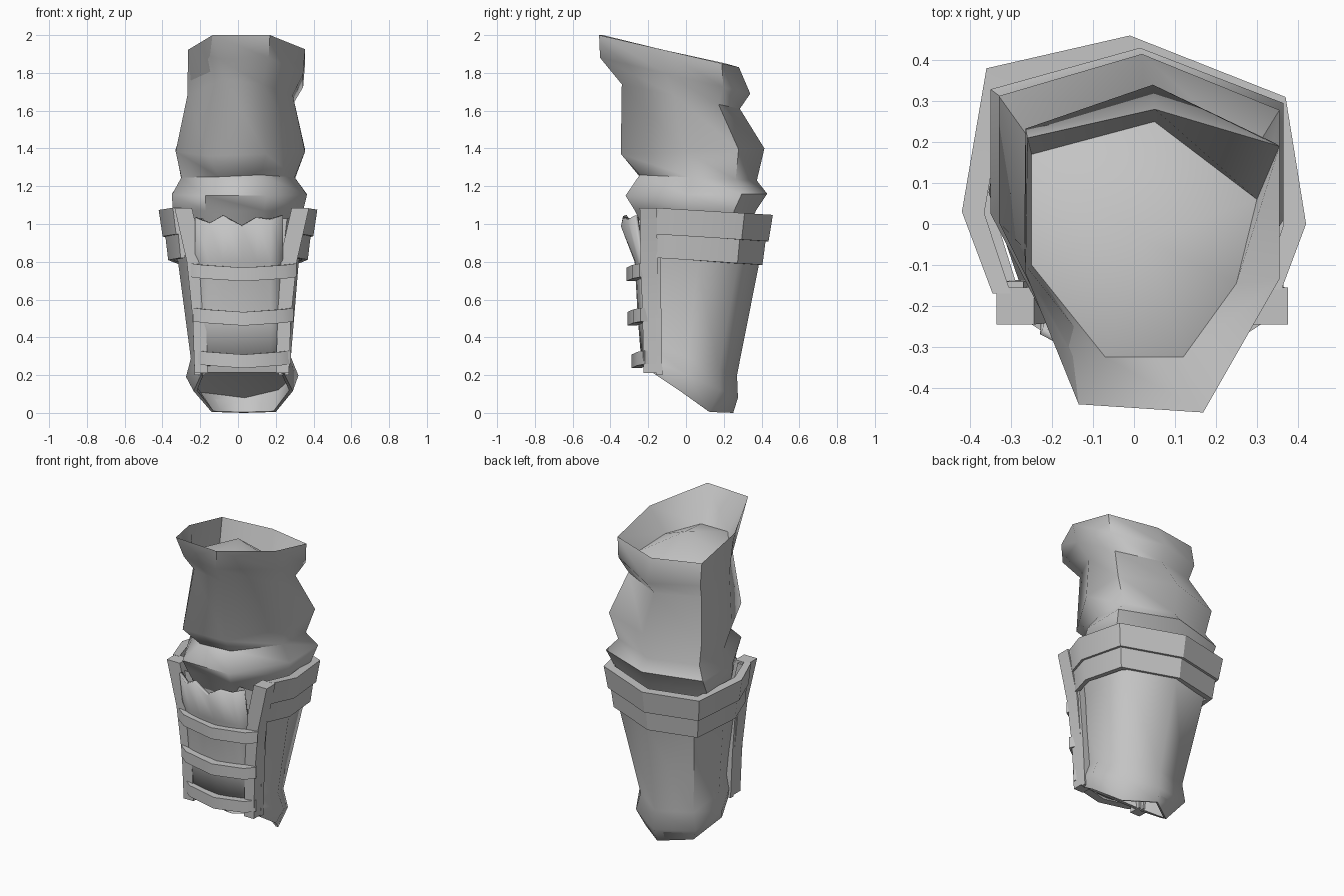
import bpy, bmesh, math

if "Cube" in bpy.data.objects:
    bpy.data.objects.remove(bpy.data.objects["Cube"])

grey = bpy.data.materials.new("worn_grey")
grey.diffuse_color = (0.55, 0.55, 0.55, 1)
grey.use_nodes = True
grey.node_tree.nodes["Principled BSDF"].inputs["Base Color"].default_value = grey.diffuse_color


def make(name, verts, faces, angle=30):
    """Mesh object from points and faces, normals fixed, smooth by angle."""
    bm = bmesh.new()
    vs = [bm.verts.new(v) for v in verts]
    for f in faces:
        bm.faces.new([vs[i] for i in f])
    bmesh.ops.recalc_face_normals(bm, faces=bm.faces)
    mesh = bpy.data.meshes.new(name)
    bm.to_mesh(mesh)
    bm.free()
    mesh.materials.append(grey)
    ob = bpy.data.objects.new(name, mesh)
    bpy.context.collection.objects.link(ob)
    bpy.ops.object.select_all(action='DESELECT')
    bpy.context.view_layer.objects.active = ob
    ob.select_set(True)
    bpy.ops.object.shade_smooth_by_angle(angle=math.radians(angle))
    return ob


def ring(shape, x0, x1, y0, y1, zf, zb):
    """Fit a unit outline into a box; height runs from zf in front to zb behind."""
    pts = []
    for u, v in shape:
        t = (v + 1) / 2
        pts.append((x0 + (x1 - x0) * (u + 1) / 2, y0 + (y1 - y0) * t, zf + (zb - zf) * t))
    return pts


def loft(rings):
    """Skin between closed rings that have equal point counts."""
    n = len(rings[0])
    verts = [p for r in rings for p in r]
    faces = [(k * n + i, k * n + (i + 1) % n, (k + 1) * n + (i + 1) % n, (k + 1) * n + i)
             for k in range(len(rings) - 1) for i in range(n)]
    return verts, faces


def cap(verts, faces, start, n, centre):
    """Close a ring with a fan to one centre point."""
    verts.append(centre)
    c = len(verts) - 1
    faces += [(start + i, start + (i + 1) % n, c) for i in range(n)]


def solid_sweep(name, sections):
    """Closed bar from four-point sections."""
    verts, faces = loft(sections)
    last = len(verts) - 4
    faces += [(3, 2, 1, 0), (last, last + 1, last + 2, last + 3)]
    return make(name, verts, faces)


# Cloth sleeve with folds, starting at a lining tucked inside the rim
cloth = [(-.5, -1), (.4, -1), (1, -.12), (1, .64), (.02, 1), (-1, .73), (-1, -.08)]
rows = [(-.265, .355, -.46, .28, 2.0, 1.83),
        (-.265, .345, -.455, .34, 1.88, 1.69),
        (-.25, .29, -.34, .285, 1.74, 1.61),
        (-.33, .355, -.345, .415, 1.37, 1.40),
        (-.30, .30, -.245, .375, 1.26, 1.23),
        (-.35, .365, -.32, .43, 1.15, 1.16),
        (-.345, .345, -.27, .37, 1.07, 1.07),
        (-.28, .28, -.19, .30, .90, .90)]
lining = [(-.07, -.325, 1.80), (.12, -.325, 1.80), (.25, -.145, 1.77), (.30, .06, 1.72),
          (.05, .25, 1.67), (-.25, .17, 1.69), (-.25, -.10, 1.76)]
rings = [lining] + [ring(cloth, *r) for r in rows]
rings[1][0] = (-.135, -.44, 2.0)
rings[1][3] = (.355, .19, 1.85)
rings[1][5] = (-.26, .21, 1.85)
# creases on the left front
rings[2][0] = (-.10, -.41, 1.875)
rings[2][6] = (-.265, -.10, 1.87)
rings[3][0] = (-.08, -.335, 1.77)
rings[3][6] = (-.268, -.06, 1.68)
rings[4][0] = (-.16, -.335, 1.36)
rings[5][0] = (-.10, -.245, 1.25)
v, f = loft(rings)
cap(v, f, 0, 7, (.03, -.04, 1.885))
make("sleeve", v, f, 60)

# Hard shell, cut at a slant below
plate = [(-.72, -1), (.72, -1), (1, -.08), (.88, .62), (0, 1), (-.87, .74), (-1, -.05)]
lower = [(-.72, -1), (.72, -1), (1, -.12), (.70, .60), (.05, 1), (-.80, .72), (-1, -.05)]
top = ring(plate, -.355, .36, -.215, .40, 1.03, 1.03)
middle = ring(plate, -.315, .32, -.215, .385, .78, .78)
crease = ring(lower, -.25, .28, -.2, .27, .37, .20)
flare = ring(lower, -.275, .32, -.2, .275, .29, .08)
rim = [(-.19, -.18, .215), (.24, -.18, .215), (.29, -.03, .115), (.20, .125, .005),
       (.03, .25, 0), (-.14, .125, .005), (-.235, -.03, .115)]
v, f = loft([top, middle, crease, flare, rim])
make("shell", v, f, 60)

# Inner lining seen through the lower opening
inner = [(.02 + (x - .02) * .93, .03 + (y - .03) * .93, z + .004) for x, y, z in rim]
deep = [(.02 + (x - .02) * .92, .03 + (y - .03) * .92, z) for x, y, z in flare]
v, f = loft([rim, inner, deep])
cap(v, f, 14, 7, (.02, .03, .24))
make("shell_lining", v, f, 70)

# Two stepped bands round the back and sides
outline = [(-.345, -.17), (-.42, .03), (-.36, .38), (-.01, .46), (.37, .31), (.42, 0), (.36, -.16)]


def band(name, top, bottom, s_top, s_bottom, s_inner):
    sections = []
    for x, y in outline:
        dz = -.06 * (y + .15)

        def point(s, z):
            return (x * s, y * s if y > 0 else y, z + dz)
        sections.append([point(s_top, top), point(s_bottom, bottom),
                         point(s_inner, bottom), point(s_inner, top)])
    solid_sweep(name, sections)


band("upper_band", 1.085, .945, 1.0, .95, .87)
band("lower_band", .96, .82, .92, .88, .81)

# Front rails that splay out at the top, mirrored about the middle
rail = [(.31, -.20, 1.085), (.245, -.195, .80), (.225, -.19, .50), (.215, -.185, .21)]
for side, name in ((1, "right_rail"), (-1, "left_rail")):
    sections = []
    for i, (x, y, z) in enumerate(rail):
        w, d = (.046, .045) if i < 2 else (.035, .04)
        cx = .02 + side * x
        sections.append([(cx - w, y - d, z), (cx + w, y - d, z),
                         (cx + w, y + d, z), (cx - w, y + d, z)])
    solid_sweep(name, sections)
    # thin edge strip behind the rail, on its outer side
    solid_sweep(name + "_strip", [
        [(.02 + side * (x + a), y + b, z - .01) for a, b in
         ((-.02, .03), (.035, .03), (.035, .06), (-.02, .06))] for x, y, z in rail])

# Tongue between the rails with a notched, flared top
xs = (-.225, -.15, -.08, .02, .10, .17, .235)
tops = (1.035, 1.005, 1.045, .99, 1.035, 1.025, 1.045)
v, f = [], []
for z, edge, mid in ((None, -.26, -.335), (.80, -.225, -.262), (.50, -.21, -.245), (.25, -.185, -.225)):
    for x, t in zip(xs, tops):
        curve = 1 - ((x - .01) / .235) ** 2
        v.append((x, edge + (mid - edge) * curve, t if z is None else z))
for r in range(3):
    f += [(r * 7 + i, r * 7 + i + 1, r * 7 + i + 8, r * 7 + i + 7) for i in range(6)]
tongue = make("tongue", v, f, 40)
mod = tongue.modifiers.new("thickness", 'SOLIDIFY')
mod.thickness = .02
mod.offset = 0

# Three straps across the front
for name, z, half, y in (("top_strap", .745, .28, -.315),
                         ("middle_strap", .51, .265, -.31),
                         ("bottom_strap", .285, .25, -.288)):
    sections = []
    for u, dy, dz in ((-1, .07, .01), (-.78, .03, .002), (0, 0, -.012), (.78, .03, .002), (1, .07, .01)):
        x, yy, zz = .03 + u * half, y + dy, z + dz
        sections.append([(x, yy, zz + .036), (x, yy, zz - .036),
                         (x * .93, yy + .05, zz - .036), (x * .93, yy + .05, zz + .036)])
    solid_sweep(name, sections)
